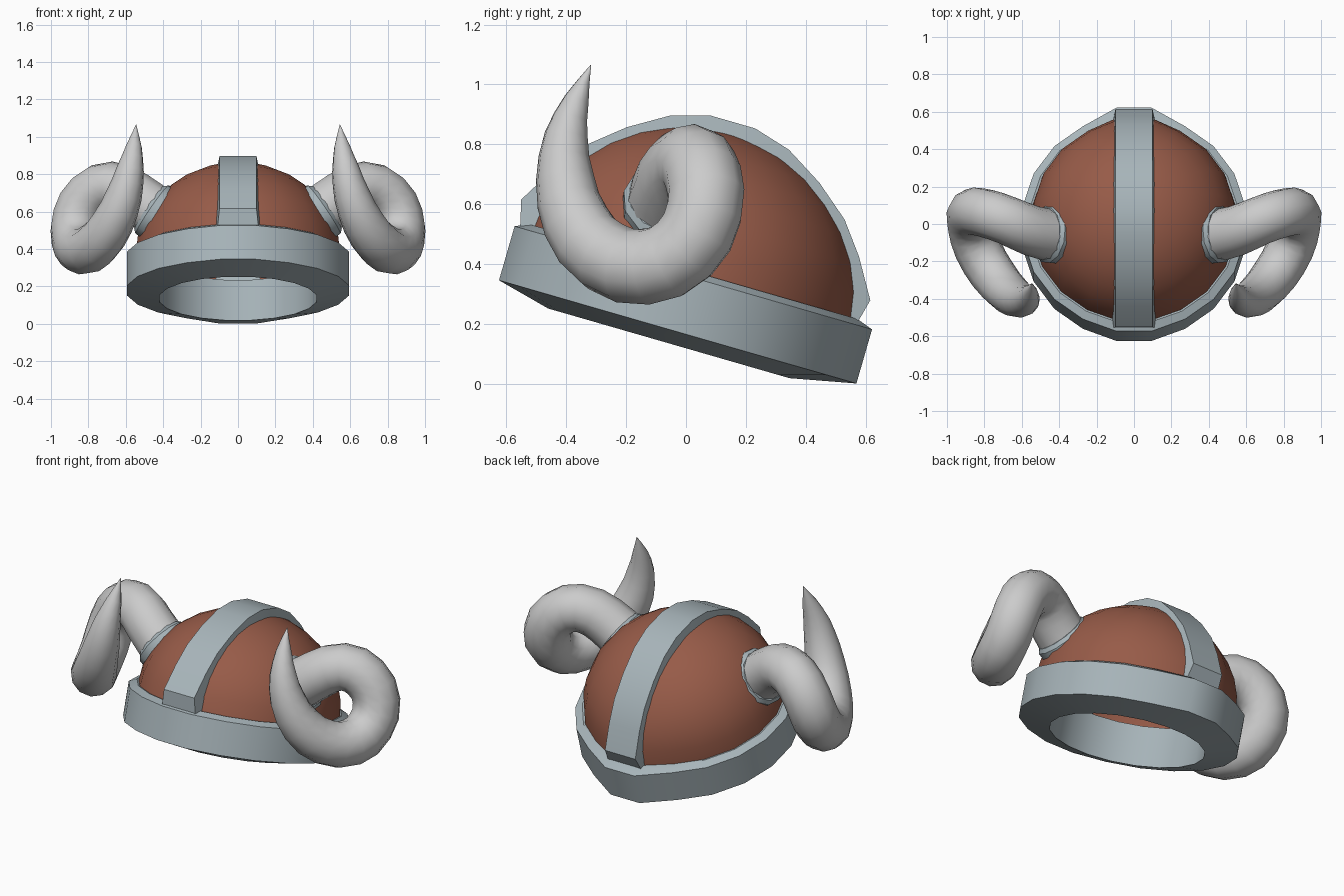
import bpy, bmesh, math
from mathutils import Matrix, Vector

if "Cube" in bpy.data.objects:
    bpy.data.objects.remove(bpy.data.objects["Cube"])

TILT = Matrix.Translation((0, -0.045, 0.178)) @ Matrix.Rotation(math.radians(-16.1), 4, 'X')
SEG = 20


def material(name, color):
    m = bpy.data.materials.new(name)
    m.diffuse_color = (*color, 1)
    m.use_nodes = True
    m.node_tree.nodes["Principled BSDF"].inputs["Base Color"].default_value = m.diffuse_color
    return m


steel = material("steel", (0.39, 0.46, 0.49))
leather = material("leather", (0.31, 0.105, 0.065))


def smooth(obj, angle=35):
    bpy.ops.object.select_all(action='DESELECT')
    obj.select_set(True)
    bpy.context.view_layer.objects.active = obj
    bpy.ops.object.shade_smooth_by_angle(angle=math.radians(angle))


def finish(bm, name, mat, matrix):
    bmesh.ops.remove_doubles(bm, verts=bm.verts, dist=1e-5)
    bmesh.ops.recalc_face_normals(bm, faces=bm.faces)
    bm.transform(matrix)
    me = bpy.data.meshes.new(name)
    bm.to_mesh(me)
    bm.free()
    me.materials.append(mat)
    obj = bpy.data.objects.new(name, me)
    bpy.context.collection.objects.link(obj)
    smooth(obj)
    return obj


def mirror(obj):
    obj.modifiers.new("mirror", 'MIRROR').use_axis[0] = True


def bridge(bm, rows, wrap_rows, wrap_cols):
    n, k = len(rows), len(rows[0])
    for i in range(n if wrap_rows else n - 1):
        for j in range(k if wrap_cols else k - 1):
            a, b = rows[i], rows[(i + 1) % n]
            bm.faces.new((a[j], a[(j + 1) % k], b[(j + 1) % k], b[j]))


def lathe(name, profile, mat, matrix, closed, seg=SEG):
    """profile points: radius, height, pull of the two rear columns"""
    bm = bmesh.new()
    rows = []
    for s in range(seg):
        a = 2 * math.pi * (s + 0.5) / seg
        rear = s in (0, seg - 1)
        front = s in (seg // 2, seg // 2 - 1)
        rows.append([bm.verts.new((r * math.sin(a), r * math.cos(a) + p * rear - 0.2 * p * front, z))
                     for r, z, p in profile])
    bridge(bm, rows, True, closed)
    return finish(bm, name, mat, matrix)


# steel brow band with a raised back corner
lathe("brow_band", [(0.602, 0, .045), (0.602, 0.188, .045), (0.56, 0.208, .03),
                    (0.425, 0.18, 0), (0.425, -0.045, 0)], steel, TILT, True)

# leather dome, slightly stretched at the back foot
dome = []
for i in range(8):
    t = math.radians(i * 90 / 8)
    dome.append((0.552 * math.cos(t), 0.19 + 0.5 * math.sin(t), 0.03 * max(0, 1 - i / 4)))
lathe("leather_dome", dome + [(1e-6, 0.69, 0)], leather, TILT, False)

# crest strap running front to back, sloped sides and flared feet
half = [(0.58, 0.17), (0.607, 0.28), (0.53, 0.41), (0.45, 0.515),
        (0.335, 0.61), (0.206, 0.688), (0.078, 0.725)]
path = [(-y, z) for y, z in half] + half[::-1]
bm = bmesh.new()
rows = []
for i, (y, z) in enumerate(path):
    p = Vector((0, y, z))
    inward = (Vector((0, 0, 0.15)) - p).normalized()
    flare = 0.012 if i in (0, len(path) - 1) else 0
    rows.append([bm.verts.new(p + inward * d + Vector((w + math.copysign(flare, w), 0, 0)))
                 for w, d in ((-.113, .075), (-.099, 0), (.099, 0), (.113, .075))])
bridge(bm, rows, False, True)
bm.faces.new(rows[0])
bm.faces.new(rows[-1])
finish(bm, "crest_strap", steel, TILT)

# horn collars
axis = Vector((0.82, 0.08, 0.56)).normalized()
place = Matrix.Translation((0.45, -0.052, 0.605)) @ axis.to_track_quat('Z', 'Y').to_matrix().to_4x4()
mirror(lathe("horn_collar", [(0.12, -0.06, 0), (0.16, -0.06, 0), (0.16, 0.01, 0),
                             (0.142, 0.03, 0), (0.12, 0.03, 0)], steel, place, True, 12))

# curled horns: x, y, z, radius
horn = [(.42, -.065, .58, .14), (.55, -.035, .68, .135), (.68, .02, .738, .13), (.795, .058, .69, .13),
        (.865, .06, .57, .13), (.87, -.005, .45, .129), (.835, -.13, .391, .128), (.755, -.27, .425, .124),
        (.67, -.367, .54, .114), (.608, -.405, .69, .097), (.575, -.4, .83, .073),
        (.556, -.365, .95, .042), (.545, -.318, 1.065, .001)]
cu = bpy.data.curves.new("horn", 'CURVE')
cu.dimensions = '3D'
cu.bevel_depth = 1
cu.bevel_resolution = 4
cu.resolution_u = 2
cu.use_fill_caps = True
sp = cu.splines.new('BEZIER')
sp.bezier_points.add(len(horn) - 1)
for bp, (x, y, z, r) in zip(sp.bezier_points, horn):
    bp.co = (x, y, z)
    bp.radius = r
    bp.handle_left_type = bp.handle_right_type = 'AUTO'
horn_obj = bpy.data.objects.new("horn", cu)
bpy.context.collection.objects.link(horn_obj)
bpy.ops.object.select_all(action='DESELECT')
horn_obj.select_set(True)
bpy.context.view_layer.objects.active = horn_obj
bpy.ops.object.convert(target='MESH')
horn_obj = bpy.context.view_layer.objects.active
smooth(horn_obj, 50)
mirror(horn_obj)
